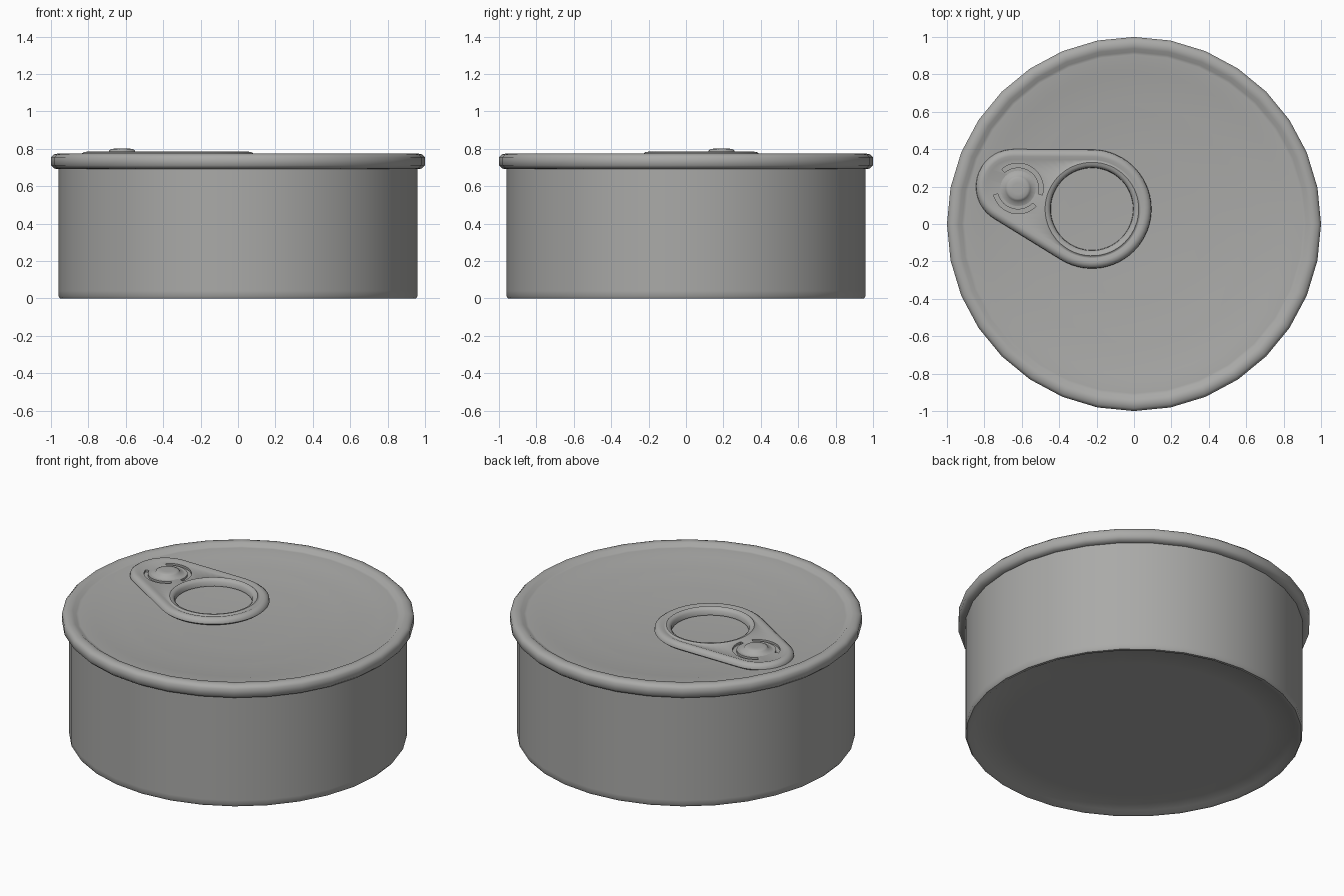
import bpy, bmesh, math
from math import cos, sin, pi

if "Cube" in bpy.data.objects:
    bpy.data.objects.remove(bpy.data.objects["Cube"])

metal = bpy.data.materials.new("grey_metal")
metal.diffuse_color = (0.4, 0.4, 0.39, 1)
metal.use_nodes = True
metal.node_tree.nodes["Principled BSDF"].inputs["Base Color"].default_value = metal.diffuse_color


def loft(name, rings, closed=False, caps=False, angle=50):
    """Join equal-length rings of points into a surface."""
    bm = bmesh.new()
    vr = [[bm.verts.new(p) for p in ring] for ring in rings]
    n = len(vr[0])
    pairs = list(zip(vr, vr[1:])) + ([(vr[-1], vr[0])] if closed else [])
    for a, b in pairs:
        for i in range(n):
            j = (i + 1) % n
            bm.faces.new((a[i], a[j], b[j], b[i]))
    if caps:
        bm.faces.new(vr[0])
        bm.faces.new(vr[-1])
    bmesh.ops.recalc_face_normals(bm, faces=bm.faces[:])
    me = bpy.data.meshes.new(name)
    bm.to_mesh(me)
    bm.free()
    me.materials.append(metal)
    ob = bpy.data.objects.new(name, me)
    bpy.context.collection.objects.link(ob)
    smooth(ob, angle)
    return ob


def smooth(ob, angle):
    bpy.ops.object.select_all(action='DESELECT')
    ob.select_set(True)
    bpy.context.view_layer.objects.active = ob
    bpy.ops.object.shade_smooth_by_angle(angle=math.radians(angle))


def ring(r, z, n=32, cx=0, cy=0):
    return [(cx + r * cos(2 * pi * i / n), cy + r * sin(2 * pi * i / n), z) for i in range(n)]


def lathe(name, profile, n=32, cx=0, cy=0, angle=50):
    return loft(name, [ring(r, z, n, cx, cy) for r, z in profile], caps=True, angle=angle)


# can body, rolled rim and stepped lid as one turned profile
lathe("can", [
    (0.75, 0.015), (0.91, 0.015), (0.935, 0.0), (0.952, 0.0), (0.96, 0.012), (0.96, 0.04),
    (0.96, 0.692), (0.982, 0.694), (1.0, 0.712), (1.0, 0.755), (0.985, 0.77),
    (0.962, 0.775), (0.938, 0.772), (0.92, 0.757), (0.905, 0.755),
    (0.85, 0.755), (0.81, 0.745), (0.64, 0.745), (0.59, 0.737),
    (0.40, 0.737), (0.35, 0.733)])

# pull tab: hull of a big and a small circle, with a finger hole
BX, BY, BR = -0.225, 0.08, 0.318
SX, SY, SR = -0.645, 0.2, 0.2
PHI = math.atan2(SY - BY, SX - BX)
ALPHA = math.acos((BR - SR) / math.hypot(SX - BX, SY - BY))


def hull(inset, z):
    pts = []
    arc = lambda cx, cy, r, a, b, n: [
        (cx + r * cos(a + (b - a) * i / n), cy + r * sin(a + (b - a) * i / n), z)
        for i in range(n + 1)]
    small = arc(SX, SY, SR - inset, PHI - ALPHA, PHI + ALPHA, 20)
    big = arc(BX, BY, BR - inset, PHI + ALPHA, PHI + 2 * pi - ALPHA, 36)
    line = lambda p, q: [(p[0] + (q[0] - p[0]) * t / 8, p[1] + (q[1] - p[1]) * t / 8, z)
                         for t in range(1, 8)]
    return small + line(small[-1], big[0]) + big + line(big[-1], small[0])


def hole(r, z):
    out = []
    for x, y, _ in hull(0, 0):
        a = math.atan2(y - BY, x - BX)
        out.append((BX + r * cos(a), BY + r * sin(a), z))
    return out


tab = loft("pull_tab", [
    hull(0.015, 0.742), hull(0, 0.755), hull(0.003, 0.77), hull(0.02, 0.782),
    hull(0.038, 0.785), hull(0.055, 0.778),
    hole(0.258, 0.778), hole(0.25, 0.785), hole(0.236, 0.782),
    hole(0.222, 0.77), hole(0.22, 0.742)], closed=True)

# curved slots around the rivet
RX, RY = -0.62, 0.19


def slot_cutter(a0, a1):
    def section(i):
        a = math.radians(a0 + (a1 - a0) * i / 16)
        return [(RX + r * cos(a), RY + r * sin(a), z)
                for r, z in ((0.112, 0.765), (0.135, 0.765), (0.135, 0.82), (0.112, 0.82))]
    return loft("slot_cutter", [section(i) for i in range(17)], caps=True)


for a0, a1 in ((-15, 130), (195, 315)):
    cutter = slot_cutter(a0, a1)
    cutter.hide_render = True
    mod = tab.modifiers.new("slot", 'BOOLEAN')
    mod.object = cutter
    mod.operation = 'DIFFERENCE'
    mod.solver = 'EXACT'
    bpy.context.view_layer.objects.active = tab
    bpy.ops.object.modifier_apply(modifier=mod.name)
    bpy.data.objects.remove(cutter)
smooth(tab, 50)

# rivet holding the tab
lathe("rivet", [(0.095, 0.74), (0.095, 0.778), (0.072, 0.784), (0.066, 0.794),
                (0.054, 0.8), (0.03, 0.801)], 24, RX, RY)
